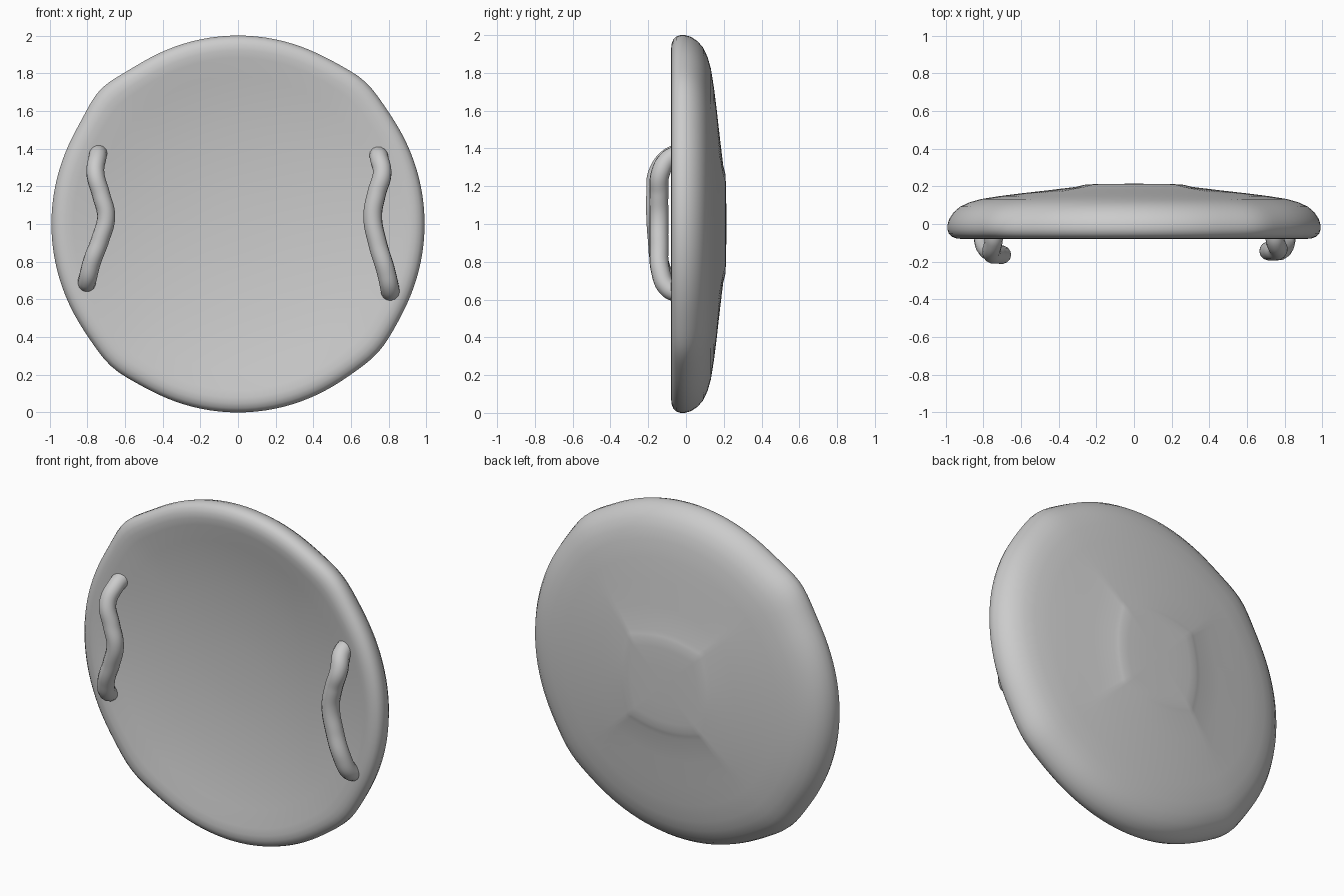
import bpy, bmesh, math

if "Cube" in bpy.data.objects:
    bpy.data.objects.remove(bpy.data.objects["Cube"])

SEG = 128

# Cross-section from back centre, round the rim, to front centre: (radius, y)
PROFILE = [(0.12, .213), (0.22, .211), (0.265, .208), (0.285, .203), (0.31, .197),
           (0.45, .180), (0.6, .163), (0.72, .148), (0.82, .132), (0.88, .115),
           (0.93, .092), (0.965, .062), (0.988, .028), (0.998, -.005), (0.998, -.03),
           (0.99, -.052), (0.975, -.067), (0.95, -.077), (0.92, -.079), (0.88, -.073),
           (0.78, -.052), (0.65, -.029), (0.5, -.008), (0.3, .010), (0.15, .017)]
# Soft corners of the outline: (angle in degrees, bump height)
CORNERS = [(48, .017), (136, .026), (228, .016), (318, .014)]


def smooth(ob):
    for p in ob.data.polygons:
        p.use_smooth = True


def ring_radius(r, y, a):
    # outer rings get four corner bumps, the raised back boss is a rounded square
    f = 1.0
    deg = math.degrees(a)
    for c, h in CORNERS:
        d = (deg - c + 180) % 360 - 180
        f += h * math.exp(-(d / 8) ** 2) * max(0, (r - .7) / .3)
    if y > 0.1:
        square = max(abs(math.cos(a)), abs(math.sin(a))) ** -0.55
        blend = min(1, max(0, (0.6 - r) / 0.3))
        f *= 1 + (square - 1) * blend
    return r * f


# Shield body
bm = bmesh.new()
rings = []
for r, y in PROFILE:
    ring = []
    for i in range(SEG):
        a = 2 * math.pi * i / SEG
        q = ring_radius(r, y, a)
        ring.append(bm.verts.new((q * math.cos(a) * .992, y, 1 + q * math.sin(a) * 1.002)))
    rings.append(ring)
for A, B in zip(rings, rings[1:]):
    for i in range(SEG):
        j = (i + 1) % SEG
        bm.faces.new((A[i], A[j], B[j], B[i]))
for ring, y in ((rings[0], .214), (rings[-1], .019)):
    c = bm.verts.new((0, y, 1))
    for i in range(SEG):
        bm.faces.new((c, ring[i], ring[(i + 1) % SEG]))
bmesh.ops.recalc_face_normals(bm, faces=bm.faces[:])
me = bpy.data.meshes.new("shield_body")
bm.to_mesh(me)
bm.free()
body = bpy.data.objects.new("shield_body", me)
bpy.context.collection.objects.link(body)
smooth(body)


# Bent grab handles swept along a path
def handle(name, pts, radius):
    cu = bpy.data.curves.new(name, 'CURVE')
    cu.dimensions = '3D'
    cu.bevel_depth = radius
    cu.bevel_resolution = 5
    cu.use_fill_caps = True
    cu.resolution_u = 10
    sp = cu.splines.new('BEZIER')
    sp.bezier_points.add(len(pts) - 1)
    for bp, p in zip(sp.bezier_points, pts):
        bp.co = p
        bp.handle_left_type = bp.handle_right_type = 'AUTO'
    ob = bpy.data.objects.new(name, cu)
    bpy.context.collection.objects.link(ob)
    bpy.ops.object.select_all(action='DESELECT')
    ob.select_set(True)
    bpy.context.view_layer.objects.active = ob
    bpy.ops.object.convert(target='MESH')
    smooth(bpy.context.object)


handle("left_handle", [(-.74, -.03, 1.38), (-.745, -.09, 1.355), (-.757, -.152, 1.27),
                       (-.725, -.163, 1.15), (-.70, -.163, 1.04), (-.73, -.155, .92),
                       (-.775, -.14, .80), (-.80, -.09, .70), (-.805, -.03, .68)], .048)
handle("right_handle", [(.745, -.03, 1.37), (.75, -.09, 1.345), (.765, -.135, 1.27),
                        (.735, -.143, 1.16), (.715, -.143, 1.04), (.74, -.143, .90),
                        (.785, -.135, .75), (.805, -.095, .66), (.81, -.03, .63)], .05)
